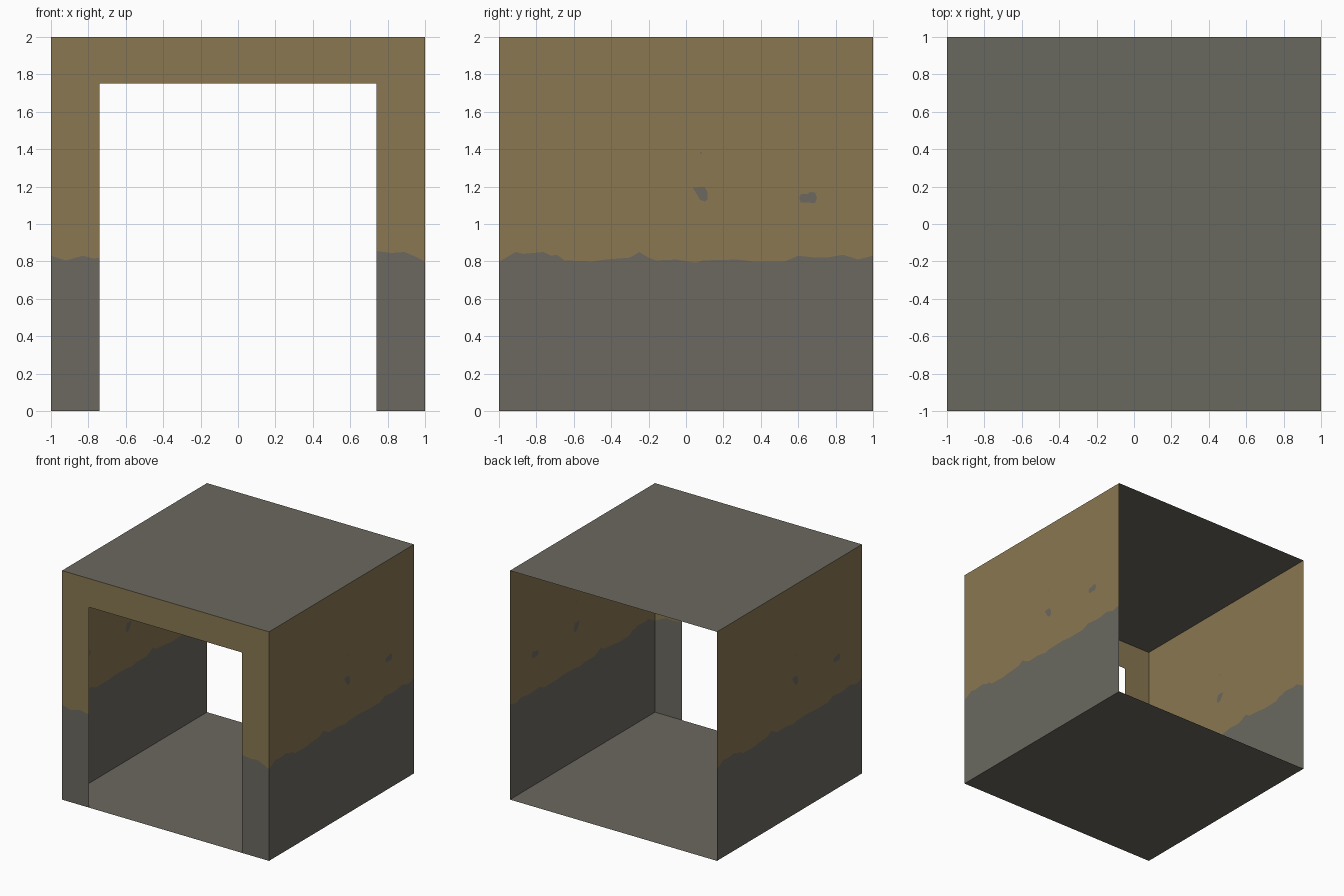
import bpy
from mathutils import Vector
from mathutils.geometry import tessellate_polygon

if "Cube" in bpy.data.objects:
    bpy.data.objects.remove(bpy.data.objects["Cube"])


def make_material(name, srgb):
    lin = [((c / 255 + 0.055) / 1.055) ** 2.4 for c in srgb]
    m = bpy.data.materials.new(name)
    m.diffuse_color = (*lin, 1)
    m.use_nodes = True
    m.node_tree.nodes["Principled BSDF"].inputs["Base Color"].default_value = m.diffuse_color
    return m


tan = make_material("tan plaster", (137, 119, 81))
grey = make_material("grey wall base", (107, 105, 96))
slab = make_material("grey concrete slab", (106, 104, 94))


def build(name, regions, to_3d, mats):
    """Flat panel from regions: (list of loops, outer first then holes; material index)."""
    verts, faces, ids = [], [], []
    for loops, mat in regions:
        base = len(verts)
        flat = [p for loop in loops for p in loop]
        verts += [to_3d(u, v) for u, v in flat]
        vecs = [[Vector((u, v, 0)) for u, v in loop] for loop in loops]
        for tri in tessellate_polygon(vecs):
            a, b, c = (flat[i] for i in tri)
            area = (b[0]-a[0]) * (c[1]-a[1]) - (b[1]-a[1]) * (c[0]-a[0])
            if area < 0:                      # keep every face turned outward
                tri = tri[::-1]
            faces.append([base + i for i in tri])
            ids.append(mat)
    mesh = bpy.data.meshes.new(name)
    mesh.from_pydata(verts, [], faces)
    for m in mats:
        mesh.materials.append(m)
    for f, i in zip(mesh.polygons, ids):
        f.material_index = i
    mesh.update()
    ob = bpy.data.objects.new(name, mesh)
    bpy.context.collection.objects.link(ob)
    return ob


# Ragged plaster edge along the side walls (position along wall, height)
edge = [(-1, .80), (-.97, .815), (-.91, .85), (-.87, .84), (-.76, .85), (-.72, .83),
        (-.69, .835), (-.65, .805), (-.5, .80), (-.43, .81), (-.3, .82), (-.25, .85),
        (-.2, .82), (-.16, .805), (-.05, .81), (.05, .793), (.09, .805), (.27, .81),
        (.36, .80), (.53, .80), (.6, .83), (.69, .82), (.75, .82), (.84, .835),
        (.92, .81), (1, .83)]
# Chips where the plaster has fallen off
chips = [
    [(.035, 1.195), (.1, 1.198), (.115, 1.17), (.115, 1.13), (.1, 1.12), (.075, 1.13), (.055, 1.165)],
    [(.612, 1.115), (.69, 1.113), (.70, 1.14), (.69, 1.168), (.665, 1.172), (.65, 1.16),
     (.615, 1.16), (.605, 1.14)],
    [(.073, 1.38), (.08, 1.373), (.087, 1.38), (.08, 1.387)],
]
wall = [([[(-1, 0), (1, 0)] + edge[::-1]], 1),
        ([edge + [(1, 2), (-1, 2)]] + chips, 0)]
wall += [([c], 1) for c in chips]

# Side walls: the left is the right turned half around
for name, s in (("right_wall", 1), ("left_wall", -1)):
    build(name, wall, lambda u, v, s=s: (s, s * u, v), [tan, grey])

# Front wall with large doorway
W, H = .74, 1.75
left_edge = [(-1, .83), (-.92, .805), (-.83, .83), (-.77, .815), (-W, .82)]
right_edge = [(W, .855), (.82, .845), (.89, .85), (.95, .825), (1, .80)]
front = [([[(-1, 0), (-W, 0)] + left_edge[::-1]], 1),
         ([[(W, 0), (1, 0)] + right_edge[::-1]], 1),
         ([left_edge + [(-W, H), (W, H)] + right_edge + [(1, 2), (-1, 2)]], 0)]
build("front_wall", front, lambda u, v: (u, -1, v), [tan, grey])

# Floor and roof sheets; the back stays open
square = [([[(-1, -1), (1, -1), (1, 1), (-1, 1)]], 0)]
build("roof", square, lambda u, v: (u, v, 2), [slab])
build("floor", square, lambda u, v: (u, -v, 0), [slab])
